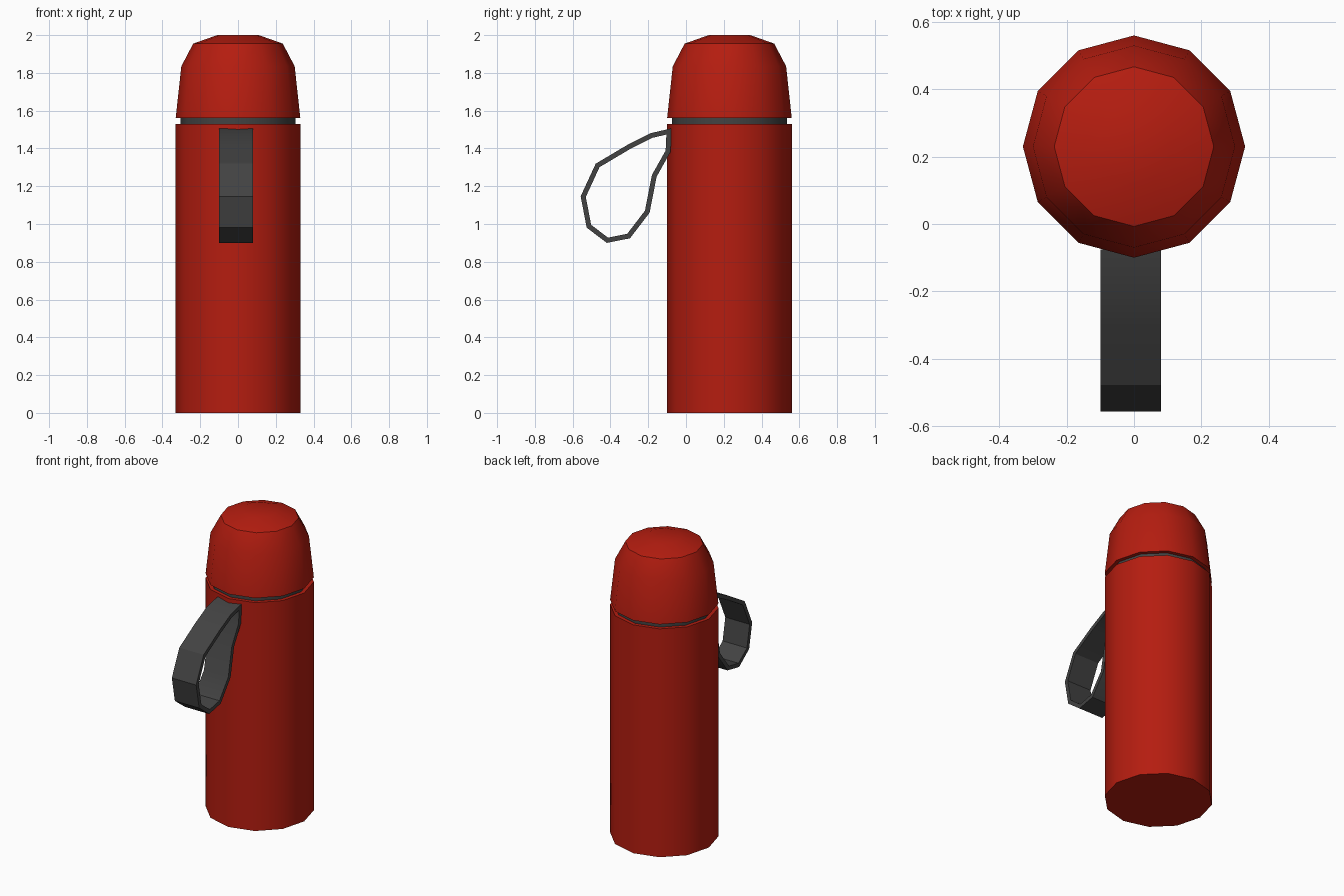
import bpy, bmesh, math
from mathutils import Vector

if "Cube" in bpy.data.objects:
    bpy.data.objects.remove(bpy.data.objects["Cube"])

SIDES, CENTRE_Y = 12, 0.23


def material(name, rgb):
    m = bpy.data.materials.new(name)
    m.diffuse_color = (*rgb, 1)
    m.use_nodes = True
    m.node_tree.nodes["Principled BSDF"].inputs["Base Color"].default_value = m.diffuse_color
    return m


RED = material("red_enamel", (0.46, 0.012, 0.005))
GREY = material("dark_grey", (0.055, 0.055, 0.055))


def finish(bm, name, mat, angle):
    bmesh.ops.recalc_face_normals(bm, faces=bm.faces)
    me = bpy.data.meshes.new(name)
    bm.to_mesh(me)
    bm.free()
    me.materials.append(mat)
    ob = bpy.data.objects.new(name, me)
    bpy.context.collection.objects.link(ob)
    bpy.ops.object.select_all(action='DESELECT')
    ob.select_set(True)
    bpy.context.view_layer.objects.active = ob
    bpy.ops.object.shade_smooth_by_angle(angle=math.radians(angle))
    return ob


def lathe(name, profile, mat):
    """Closed solid of revolution from (radius, z) pairs, capped at both ends."""
    bm = bmesh.new()
    rings = [[bm.verts.new((r * math.cos(i * math.tau / SIDES),
                            CENTRE_Y + r * math.sin(i * math.tau / SIDES), z))
              for i in range(SIDES)] for r, z in profile]
    for a, b in zip(rings, rings[1:]):
        for i in range(SIDES):
            j = (i + 1) % SIDES
            bm.faces.new((a[i], a[j], b[j], b[i]))
    bm.faces.new(rings[0])
    bm.faces.new(rings[-1])
    return finish(bm, name, mat, 35)


def strap(name, path, x0, x1, thickness, mat):
    """Closed flat band following a (y, z) loop with mitred corners."""
    bm = bmesh.new()
    pts = [Vector(p) for p in path]
    n = len(pts)
    rings = []
    for i, p in enumerate(pts):
        d0 = (p - pts[i - 1]).normalized()
        d1 = (pts[(i + 1) % n] - p).normalized()
        n0, n1 = Vector((-d0.y, d0.x)), Vector((-d1.y, d1.x))
        off = (n0 + n1) / (1 + n0.dot(n1)) * thickness / 2
        a, b = p + off, p - off
        rings.append([bm.verts.new((x, *q))
                      for x, q in ((x0, a), (x1, a), (x1, b), (x0, b))])
    for i in range(n):
        r, s = rings[i], rings[(i + 1) % n]
        for k in range(4):
            m = (k + 1) % 4
            bm.faces.new((r[k], r[m], s[m], s[k]))
    return finish(bm, name, mat, 30)


# Flask body, recessed neck and domed cup lid
lathe("flask_body", [(0.33, 0), (0.33, 1.53)], RED)
lathe("neck", [(0.305, 1.52), (0.305, 1.57)], GREY)
lathe("cup_lid", [(0.33, 1.56), (0.30, 1.835), (0.237, 1.955), (0.11, 2.0)], RED)

# Carrying strap looping out from the front of the body
strap("handle_strap",
      [(-0.09, 1.49), (-0.185, 1.468), (-0.303, 1.408), (-0.468, 1.31),
       (-0.544, 1.145), (-0.514, 0.988), (-0.416, 0.914), (-0.304, 0.936),
       (-0.205, 1.065), (-0.168, 1.255), (-0.095, 1.385)],
      -0.10, 0.08, 0.026, GREY)
